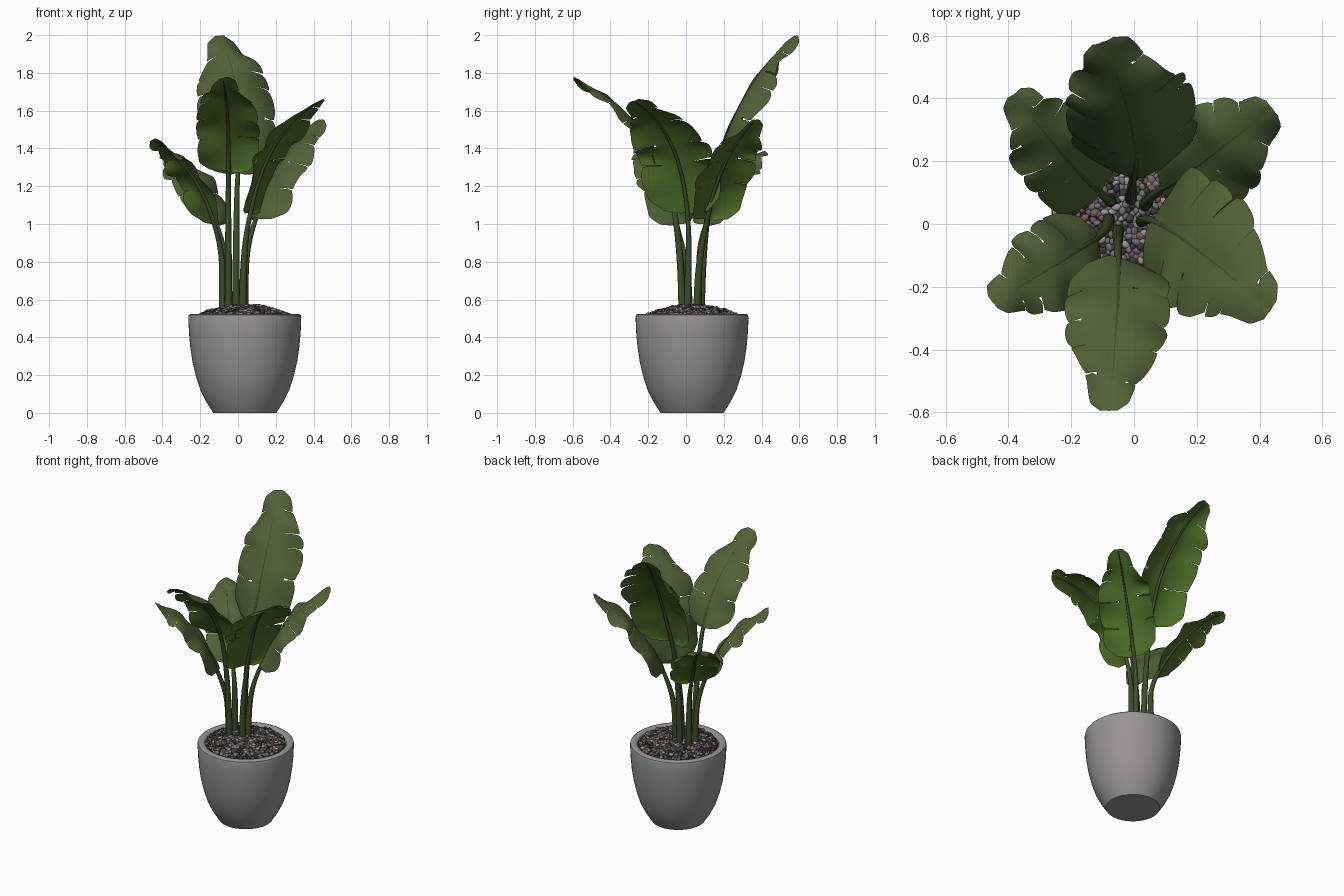
import bpy, bmesh, math, random
from mathutils import Vector, Matrix

if "Cube" in bpy.data.objects:
    bpy.data.objects.remove(bpy.data.objects["Cube"])

random.seed(4)
CX, CY = 0.036, 0.032          # pot axis


def material(name, rgb):
    m = bpy.data.materials.new(name)
    m.diffuse_color = (*rgb, 1)
    m.use_nodes = True
    m.node_tree.nodes["Principled BSDF"].inputs["Base Color"].default_value = m.diffuse_color
    return m


POT = material("pot grey", (0.31, 0.3, 0.3))
SOIL = material("dark soil", (0.03, 0.026, 0.024))
TOP = material("leaf top green", (0.08, 0.12, 0.037))
UNDER = material("leaf underside green", (0.075, 0.155, 0.022))
STEM = material("stem green", (0.048, 0.075, 0.022))
PEBBLES = [material("pebble grey", (0.18, 0.175, 0.18)),
           material("pebble dark", (0.05, 0.045, 0.044)),
           material("pebble red brown", (0.19, 0.115, 0.1)),
           material("pebble pale", (0.34, 0.32, 0.32))]


def finish(name, bm, mats, angle=40):
    me = bpy.data.meshes.new(name)
    bm.to_mesh(me)
    bm.free()
    ob = bpy.data.objects.new(name, me)
    bpy.context.collection.objects.link(ob)
    for m in mats:
        me.materials.append(m)
    bpy.ops.object.select_all(action='DESELECT')
    ob.select_set(True)
    bpy.context.view_layer.objects.active = ob
    bpy.ops.object.shade_smooth_by_angle(angle=math.radians(angle))
    return ob


def lathe(name, profile, mat, n=64):
    bm = bmesh.new()
    rings = [[bm.verts.new((CX + r * math.cos(2 * math.pi * i / n),
                            CY + r * math.sin(2 * math.pi * i / n), z))
              for i in range(n)] for r, z in profile]
    for a, b in zip(rings, rings[1:]):
        for i in range(n):
            j = (i + 1) % n
            bm.faces.new((a[i], a[j], b[j], b[i]))
    bm.faces.new(rings[0][::-1])
    bm.faces.new(rings[-1])
    return finish(name, bm, [mat])


# pot and soil
lathe("pot", [(0.167, 0), (0.205, 0.06), (0.235, 0.12), (0.258, 0.19),
              (0.277, 0.27), (0.289, 0.35), (0.296, 0.43), (0.299, 0.505), (0.296, 0.518),
              (0.288, 0.524), (0.262, 0.524), (0.254, 0.518), (0.25, 0.505), (0.246, 0.45)], POT)


def mound(r):
    return 0.502 + 0.055 * (1 - (r / 0.25) ** 2)


lathe("soil", [(0.247, 0.46)] + [(r, mound(r) - 0.004) for r in (0.247, 0.2, 0.15, 0.1, 0.05, 0.01)], SOIL)

# pebbles in a jittered spiral over the mound
bm = bmesh.new()
COUNT = 560
for i in range(COUNT):
    r = 0.24 * math.sqrt((i + 0.5) / COUNT)
    a = i * 2.39996 + random.uniform(-0.04, 0.04)
    s = random.uniform(0.010, 0.0155)
    mat = (Matrix.Translation((CX + r * math.cos(a), CY + r * math.sin(a),
                               mound(r) + random.uniform(0, 0.013)))
           @ Matrix.Rotation(random.uniform(0, 6.28), 4, 'Z')
           @ Matrix.Rotation(random.uniform(-0.5, 0.5), 4, 'X')
           @ Matrix.Diagonal((s * 1.15, s * 0.9, s * 0.8, 1)))
    new = bmesh.ops.create_icosphere(bm, subdivisions=2, radius=1, matrix=mat)["verts"]
    k = random.choices(range(4), (4, 4, 3, 2))[0]
    for f in {f for v in new for f in v.link_faces}:
        f.material_index = k
finish("pebbles", bm, PEBBLES, 60)

# half width of a leaf along its length, as a share of the widest
OUTLINE = [(0, 0.2), (0.03, 0.6), (0.1, 0.9), (0.24, 1), (0.5, 0.98), (0.66, 0.86),
           (0.78, 0.62), (0.85, 0.47), (0.96, 0.36), (1, 0.18)]


def outline(t):
    for (a, x), (b, y) in zip(OUTLINE, OUTLINE[1:]):
        if t <= b:
            return x + (y - x) * (t - a) / (b - a)
    return OUTLINE[-1][1]


def quad(p, c, q, t):
    return p * (1 - t) ** 2 + c * 2 * t * (1 - t) + q * t * t


def leaf(name, root, base, mid, tip, half, side, droop):
    root, base, mid, tip = map(Vector, (root, base, mid, tip))
    ctrl = mid * 2 - (base + tip) / 2
    side = Vector((*side, 0))
    if (ctrl - base).cross(side).z < 0:
        side = -side
    rows, cols = 64, 14
    # tears run inward from each margin, dividing it into scalloped lobes
    tears = {}
    for sgn in (-1, 1):
        tears[sgn] = [(int(rows * (x + random.uniform(-0.05, 0.05))), random.uniform(0.3, 0.75))
                      for x in (0.28, 0.5, 0.68, 0.84)]
    phase = random.uniform(0, 6)
    lift = {s: [random.uniform(-0.08, 0.08) for _ in range(5)] for s in (-1, 1)}

    def point(i, j):
        u = 2 * j / cols - 1
        au, sgn = abs(u), 1 if u > 0 else -1
        t = i / rows
        for r, d in tears[sgn]:            # narrow each tear towards its inner end
            if i == r + 1 and au > d:
                t -= (0.9 - 0.3 * (au - d) / (1 - d)) / rows
        tan = ((ctrl - base) * (1 - t) + (tip - ctrl) * t).normalized()
        s = (side - tan * side.dot(tan)).normalized()
        nrm = tan.cross(s)
        marks = [0] + [k for k, _ in tears[sgn]] + [rows]
        seg = max(k for k in range(5) if marks[k] <= i)
        q = (i - marks[seg]) / (marks[seg + 1] - marks[seg])
        w = half * outline(t) * (1 - 0.1 * abs(2 * q - 1) ** 3 * au)
        h = w * (0.15 * au - droop * au * au + lift[sgn][seg] * au * au * 8 * q * (1 - q))
        h += 0.014 * au * math.sin(t * 17 + phase + sgn)
        fwd = w * au * (0.25 * (1 - t) - 0.4 * max(0, 1 - t / 0.25))
        return quad(base, ctrl, tip, t) + s * (w * u) + nrm * h + tan * fwd, nrm * (0.003 * (1 - u * u))

    bm = bmesh.new()
    pts = [[point(i, j) for j in range(cols + 1)] for i in range(rows + 1)]
    for k, sign in ((0, 0.5), (1, -0.5)):      # upper and lower skins
        vs = [[bm.verts.new(p + o * sign) for p, o in row] for row in pts]
        for i in range(rows):
            for j in range(cols):
                u = 2 * (j + 0.5) / cols - 1
                if any(i == r and abs(u) > d for r, d in tears[1 if u > 0 else -1]):
                    continue
                q = [vs[i][j], vs[i + 1][j], vs[i + 1][j + 1], vs[i][j + 1]]
                bm.faces.new(q if k == 0 else q[::-1]).material_index = k
    finish(name + "_leaf", bm, [TOP, UNDER], 70)

    # stalk running on into a tapering midrib
    tan = (ctrl - base).normalized()
    a, b = root + Vector((0, 0, 0.28)), base - tan * 0.17
    path = []
    for i in range(17):
        t = i / 16
        path.append((root * (1 - t) ** 3 + a * 3 * t * (1 - t) ** 2 + b * 3 * t * t * (1 - t) + base * t ** 3,
                     0.021 - 0.009 * t))
    for i in range(1, 17):
        t = i / 16 * 0.97
        path.append((quad(base, ctrl, tip, t), 0.012 - 0.0095 * t))
    bm = bmesh.new()
    rings, n = [], 10
    for i, (p, r) in enumerate(path):
        d = (path[min(i + 1, len(path) - 1)][0] - path[max(i - 1, 0)][0]).normalized()
        s = (side - d * side.dot(d)).normalized()
        nrm = d.cross(s)
        p = p - nrm * (r * 0.55 if i > 16 else r * 0.55 * i / 16)
        rings.append([bm.verts.new(p + (s * math.cos(x) + nrm * math.sin(x)) * r)
                      for x in (2 * math.pi * m / n for m in range(n))])
    for r0, r1 in zip(rings, rings[1:]):
        for m in range(n):
            bm.faces.new((r0[m], r0[(m + 1) % n], r1[(m + 1) % n], r1[m]))
    bm.faces.new(rings[0][::-1])
    bm.faces.new(rings[-1])
    bmesh.ops.recalc_face_normals(bm, faces=bm.faces[:])
    finish(name + "_stem", bm, [STEM], 60)


# name, root, leaf base, leaf middle, leaf tip, half width, direction across, droop
leaf("front", (-0.05, -0.02, 0.53), (-0.05, -0.11, 1.28), (-0.055, -0.30, 1.57), (-0.08, -0.595, 1.77), 0.17, (1, -0.05), 0.35)
leaf("back", (-0.01, 0.08, 0.53), (0.0, 0.15, 1.27), (-0.01, 0.325, 1.70), (-0.1, 0.58, 1.995), 0.21, (1, 0.1), 0.55)
leaf("right_front", (0.025, 0.01, 0.53), (0.06, 0.01, 1.06), (0.2, -0.08, 1.43), (0.435, -0.275, 1.65), 0.22, (0.36, 0.93), 0.3)
leaf("right_back", (0.035, 0.06, 0.53), (0.09, 0.11, 1.03), (0.235, 0.21, 1.33), (0.44, 0.37, 1.55), 0.175, (0.57, -0.82), 0.45)
leaf("left_back", (-0.075, 0.075, 0.53), (-0.11, 0.1, 1.0), (-0.235, 0.23, 1.25), (-0.38, 0.415, 1.385), 0.155, (0.75, 0.66), 0.35)
leaf("left_front", (-0.08, 0.015, 0.53), (-0.12, -0.045, 1.0), (-0.25, -0.13, 1.27), (-0.45, -0.25, 1.445), 0.15, (0.5, -0.86), 0.35)
